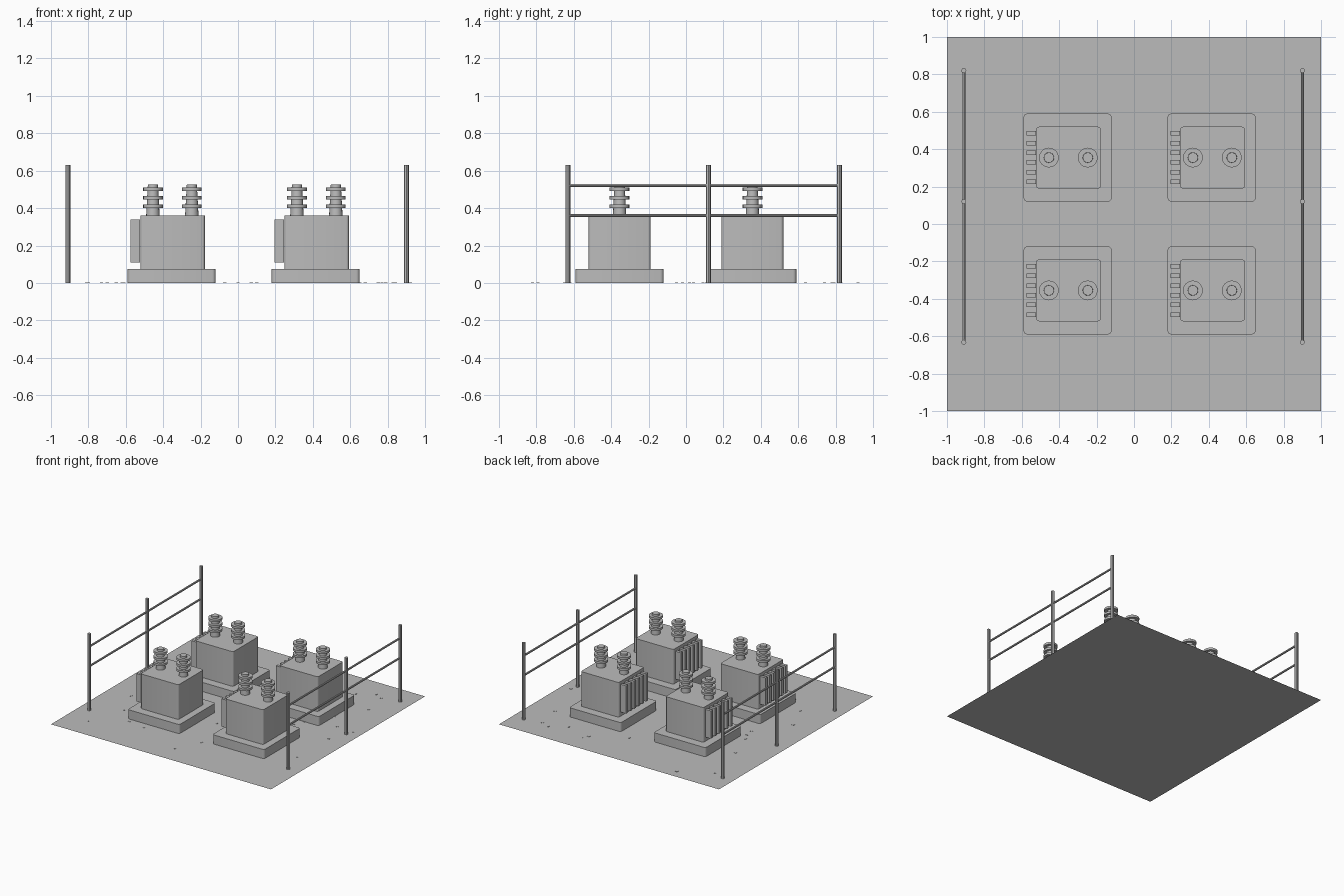
import bpy, bmesh, math
from mathutils import Matrix, Vector

cube = bpy.data.objects.get("Cube")
if cube:
    bpy.data.objects.remove(cube, do_unlink=True)

grey = bpy.data.materials.new("plain grey")
grey.use_nodes = True
COLOUR = (0.5, 0.5, 0.5, 1)
grey.diffuse_color = COLOUR
grey.node_tree.nodes["Principled BSDF"].inputs["Base Color"].default_value = COLOUR


def finish(bm, name, smooth=False):
    mesh = bpy.data.meshes.new(name)
    bm.to_mesh(mesh)
    bm.free()
    mesh.materials.append(grey)
    obj = bpy.data.objects.new(name, mesh)
    bpy.context.collection.objects.link(obj)
    if smooth:
        bpy.ops.object.select_all(action='DESELECT')
        obj.select_set(True)
        bpy.context.view_layer.objects.active = obj
        bpy.ops.object.shade_smooth_by_angle(angle=math.radians(35))
    return obj


def add_box(bm, centre, size):
    matrix = Matrix.Translation(centre) @ Matrix.Diagonal((*size, 1))
    return bmesh.ops.create_cube(bm, size=1, matrix=matrix)["verts"]


def rounded_block(name, centre, size, radius):
    """Box whose upright edges are rounded."""
    bm = bmesh.new()
    add_box(bm, centre, size)
    upright = [e for e in bm.edges
               if abs(e.verts[0].co.z - e.verts[1].co.z) > size[2] / 2]
    bmesh.ops.bevel(bm, geom=upright, offset=radius, segments=3,
                    profile=0.5, affect='EDGES')
    return finish(bm, name, True)


def add_cylinder(bm, start, end, r1, r2, sides):
    start, end = Vector(start), Vector(end)
    axis = end - start
    turn = axis.to_track_quat('Z', 'Y').to_matrix().to_4x4()
    bmesh.ops.create_cone(bm, cap_ends=True, segments=sides, radius1=r1,
                          radius2=r2, depth=axis.length,
                          matrix=Matrix.Translation((start + end) / 2) @ turn)


# Ground sheet
bm = bmesh.new()
bmesh.ops.create_grid(bm, x_segments=1, y_segments=1, size=1)
finish(bm, "ground")


# Transformers: plinth, tank, cooling fins, ribbed insulators
def transformer(label, x, y):
    rounded_block(label + "_plinth", (x, y, 0.0375), (0.47, 0.47, 0.075), 0.018)
    rounded_block(label + "_tank", (x + 0.005, y, 0.2175), (0.345, 0.33, 0.285), 0.014)

    bm = bmesh.new()
    for i in range(6):
        add_box(bm, (x - 0.194, y + (i - 2.5) * 0.052, 0.224), (0.05, 0.024, 0.228))
    finish(bm, label + "_cooling_fins")

    for side, dx in (("right", -0.1), ("left", 0.108)):
        bm = bmesh.new()
        cx = x + dx
        add_cylinder(bm, (cx, y, 0.36), (cx, y, 0.525), 0.036, 0.027, 16)
        for z in (0.41, 0.455, 0.5):
            add_cylinder(bm, (cx, y, z - 0.009), (cx, y, z + 0.009), 0.053, 0.053, 16)
        finish(bm, f"{label}_{side}_insulator", True)


for row, y in (("front", -0.355), ("back", 0.355)):
    for side, x in (("right", -0.355), ("left", 0.415)):
        transformer(f"{row}_{side}", x, y)

# Side fences: three posts and two rails each
POSTS_Y = (-0.632, 0.12, 0.82)
for side, x in (("right", -0.91), ("left", 0.9)):
    bm = bmesh.new()
    for y in POSTS_Y:
        add_cylinder(bm, (x, y, 0), (x, y, 0.63), 0.0135, 0.0135, 8)
    finish(bm, side + "_fence_posts", True)
    bm = bmesh.new()
    for z in (0.36, 0.522):
        add_cylinder(bm, (x, POSTS_Y[0], z), (x, POSTS_Y[-1], z), 0.008, 0.008, 8)
    finish(bm, side + "_fence_rails", True)

# Gravel chips, positions in hundredths
CHIPS = [(-56, 92), (-81, 78), (33, 79), (35, 83), (68, 82), (75, 79), (55, 74),
         (7, 64), (79, 57), (-73, 40), (65, 32), (-65, 16), (-62, 9), (-61, 2),
         (77, 19), (92, 18), (48, 4), (84, -2), (-7, -5), (0, -28), (-80, -25),
         (-70, -48), (83, -42), (-55, -62), (-40, -65), (10, -62), (-80, -79),
         (0, -82), (29, 11), (52, 12)]
bm = bmesh.new()
for px, py in CHIPS:
    add_box(bm, (px / 100, py / 100, 0.001), (0.018, 0.016, 0.002))
finish(bm, "gravel_chips")
